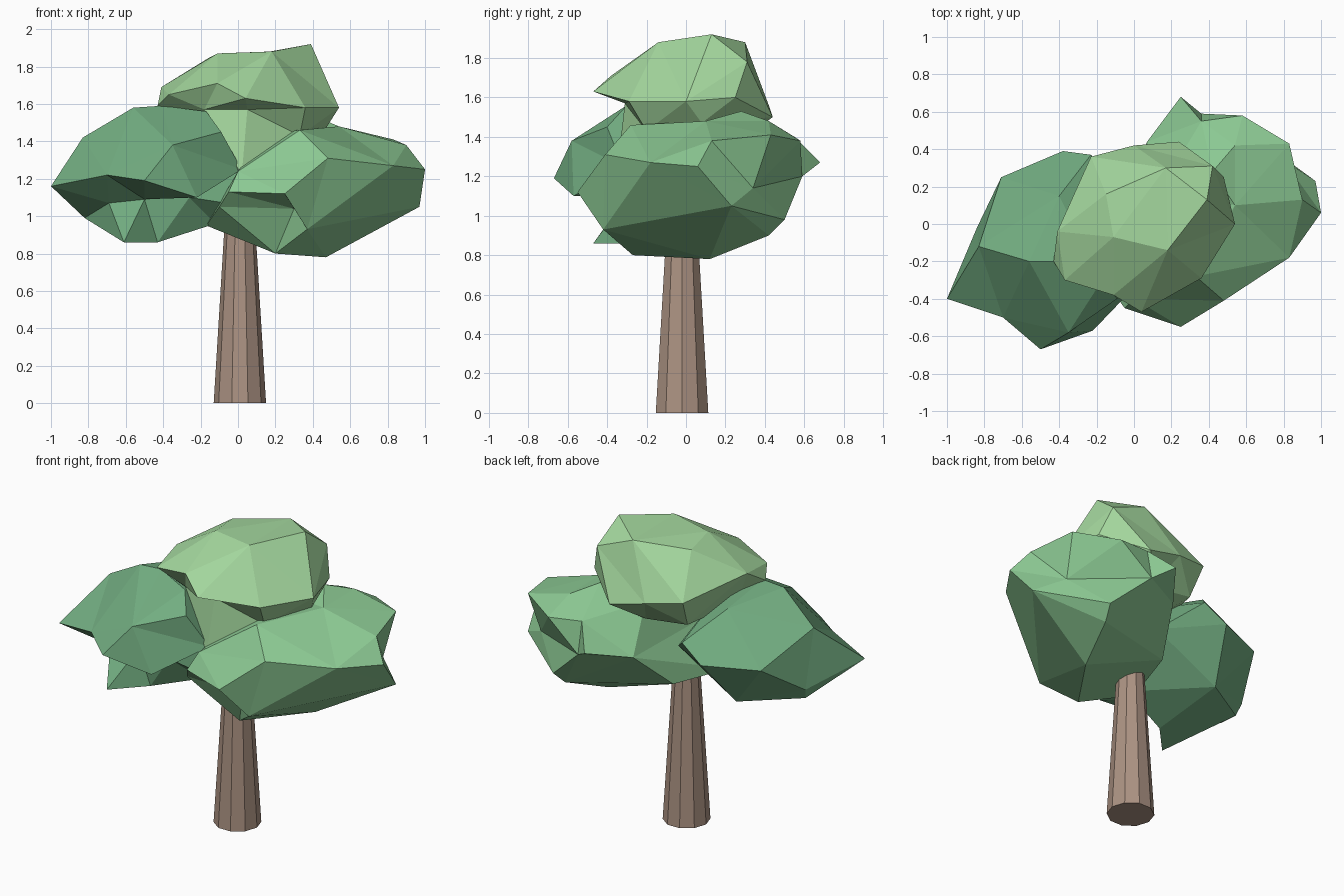
import bpy, bmesh, math
from mathutils import Vector, Matrix


def material(name, rgb):
    m = bpy.data.materials.new(name)
    m.diffuse_color = (*rgb, 1)
    return m


def add_object(name, bm, mat):
    bmesh.ops.recalc_face_normals(bm, faces=bm.faces)
    me = bpy.data.meshes.new(name)
    bm.to_mesh(me)
    bm.free()
    ob = bpy.data.objects.new(name, me)
    bpy.context.collection.objects.link(ob)
    me.materials.append(mat)
    return ob


def faceted_clump(name, centre, size, points, mat):
    """Wrap corners on a unit sphere, then pull each out to its real place."""
    c = Vector(centre)
    bm = bmesh.new()
    home = {}
    for p in points:
        d = Vector(p) - c
        v = bm.verts.new(Vector([a / s for a, s in zip(d, size)]).normalized())
        home[v] = Vector(p)
    bmesh.ops.convex_hull(bm, input=list(bm.verts))
    for v in bm.verts:
        v.co = home[v]
    return add_object(name, bm, mat)


def limb(name, start, end, r1, r2, sides, mat, spin=0):
    a, b = Vector(start), Vector(end)
    bm = bmesh.new()
    bmesh.ops.create_cone(bm, cap_ends=True, segments=sides, radius1=r1,
                          radius2=r2, depth=(b - a).length,
                          matrix=Matrix.Rotation(spin, 4, 'Z'))
    ob = add_object(name, bm, mat)
    ob.location = (a + b) / 2
    ob.rotation_euler = (b - a).to_track_quat('Z', 'Y').to_euler()
    return ob


bark = material("bark", (0.41, 0.29, 0.225))
dark_leaf = material("dark_leaf", (0.17, 0.42, 0.22))
mid_leaf = material("mid_leaf", (0.26, 0.58, 0.29))
light_leaf = material("light_leaf", (0.37, 0.68, 0.34))

# Trunk and the small branch mostly hidden under the leaves
limb("trunk", (0.01, -0.02, 0), (0.01, -0.02, 1.15), 0.14, 0.07, 10, bark,
     math.pi / 10)
limb("branch", (0.02, -0.1, 0.93), (-0.14, -0.22, 1.05), 0.035, 0.03, 8, bark)

# Left clump, with an overhang above a low flap at the front
faceted_clump("left_foliage", (-0.47, -0.1, 1.22), (0.5, 0.5, 0.36), [
    (-1, -.4, 1.16), (-.7, -.5, 1.22), (-.5, -.67, 1.19), (-.22, -.57, 1.1),
    (-.35, -.58, 1.38), (-.83, -.12, 1.42), (-.56, -.2, 1.58),
    (-.41, -.2, 1.59), (-.17, -.3, 1.56), (-.09, -.4, 1.45), (.02, -.32, 1.25),
    (-.71, .25, 1.25), (-.38, .39, 1.25), (-.23, .37, 1.35), (-.4, .15, 1.53),
    (-.84, -.02, 1.06), (-.82, -.05, .99), (-.69, -.32, 1.07),
    (-.5, -.3, 1.09), (-.26, -.33, 1.1), (-.61, -.47, .86), (-.43, -.28, .86),
    (-.12, -.2, .96), (-.48, .17, .96), (-.05, .15, 1.2), (0, -.33, 1.06)],
    dark_leaf)

# Right clump
faceted_clump("right_foliage", (0.42, 0.05, 1.15), (0.56, 0.6, 0.37), [
    (1, .06, 1.25), (.83, -.18, 1.27), (.97, .23, 1.05), (.9, .13, 1.38),
    (.8, .34, 1.14), (.83, .43, 1.41), (.58, .58, 1.38), (.36, .59, 1.2),
    (.25, .68, 1.27), (.36, .55, 1.4), (.07, .44, 1.2), (.54, .42, 1.48),
    (.54, .1, 1.48), (.42, .28, 1.53), (.33, -.28, 1.46), (.48, -.41, 1.31),
    (.25, -.55, 1.12), (0, -.4, 1.24), (-.05, -.45, 1.13), (-.1, -.38, 1.05),
    (-.17, -.2, .95), (.3, -.38, 1.04), (.37, -.42, .93), (.2, -.27, .8),
    (.47, .12, .78), (.57, .42, .9), (.6, .5, .98), (-.05, .2, .97),
    (.15, .2, 1.45)], mid_leaf)

# Top clump with a jutting ledge at the front
faceted_clump("top_foliage", (0.06, 0.03, 1.6), (0.47, 0.44, 0.32), [
    (.04, -.47, 1.63), (-.11, -.38, 1.71), (-.37, -.3, 1.65), (-.43, -.2, 1.59),
    (-.41, -.04, 1.69), (-.11, -.07, 1.87), (.18, -.14, 1.88), (.39, .13, 1.92),
    (.42, .31, 1.78), (.17, .3, 1.88), (-.15, .16, 1.85), (.54, 0, 1.58),
    (.48, .25, 1.6), (.36, -.29, 1.58), (.47, .08, 1.47), (-.18, -.28, 1.57),
    (.05, -.31, 1.57), (-.23, .36, 1.6), (0, .42, 1.56), (.24, .44, 1.5),
    (.02, -.35, 1.22), (.33, -.2, 1.43), (-.2, .27, 1.42), (.1, .27, 1.38),
    (-.3, -.1, 1.45)], light_leaf)
